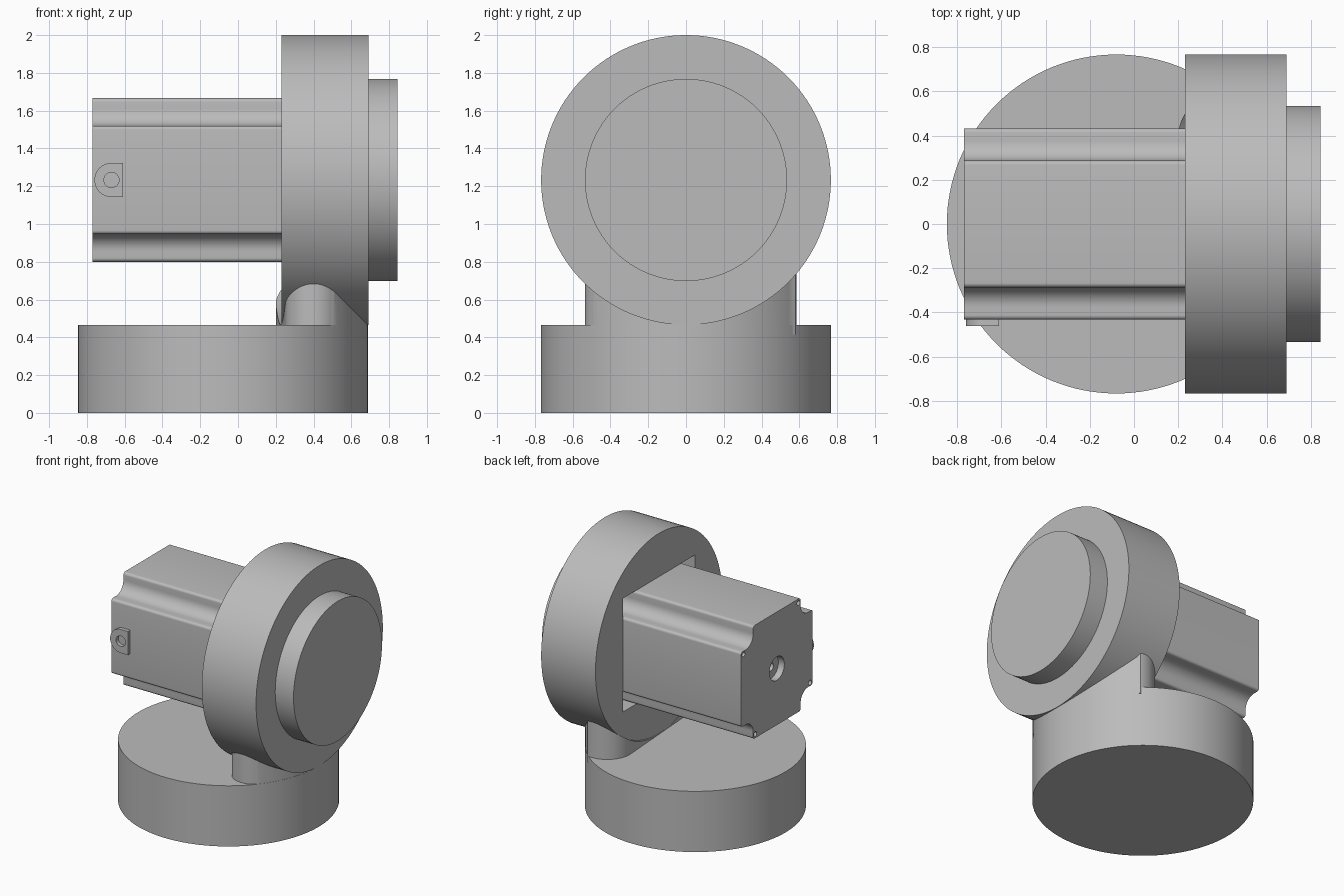
import bpy, bmesh, math
from mathutils import Vector

if "Cube" in bpy.data.objects:
    bpy.data.objects.remove(bpy.data.objects["Cube"], do_unlink=True)

grey = bpy.data.materials.new("mid grey")
grey.use_nodes = True
GREY = (0.5, 0.5, 0.5, 1)
grey.diffuse_color = GREY
grey.node_tree.nodes["Principled BSDF"].inputs["Base Color"].default_value = GREY

# Ways to map a profile (u, v) and its extrusion depth w into space
AXES = {
    "z": lambda u, v, w: Vector((u, v, w)),
    "x": lambda u, v, w: Vector((w, u, v)),
    "-y": lambda u, v, w: Vector((u, -w, v)),
}


def arc(cu, cv, r, start, end, n):
    """Points on a circular arc, angles in degrees."""
    step = math.radians(end - start) / n
    a = math.radians(start)
    return [(cu + r * math.cos(a + i * step), cv + r * math.sin(a + i * step))
            for i in range(n + 1)]


def circle(cu, cv, r, n=128):
    return arc(cu, cv, r, 0, 360, n)[:-1]


def prism(name, profile, axis, low, high):
    """Extrude a counter-clockwise profile along an axis."""
    place = AXES[axis]
    bm = bmesh.new()
    bottom = [bm.verts.new(place(u, v, low)) for u, v in profile]
    top = [bm.verts.new(place(u, v, high)) for u, v in profile]
    bm.faces.new(bottom[::-1])
    bm.faces.new(top)
    for i in range(len(profile)):
        j = (i + 1) % len(profile)
        bm.faces.new((bottom[i], bottom[j], top[j], top[i]))
    mesh = bpy.data.meshes.new(name)
    bm.to_mesh(mesh)
    bm.free()
    mesh.materials.append(grey)
    obj = bpy.data.objects.new(name, mesh)
    bpy.context.collection.objects.link(obj)
    return obj


def select(obj):
    bpy.ops.object.select_all(action="DESELECT")
    obj.select_set(True)
    bpy.context.view_layer.objects.active = obj


def cut(obj, cutter):
    """Subtract the cutter, then discard it."""
    select(obj)
    mod = obj.modifiers.new("cut", "BOOLEAN")
    mod.operation = "DIFFERENCE"
    mod.solver = "EXACT"
    mod.object = cutter
    bpy.ops.object.modifier_apply(modifier=mod.name)
    bpy.data.objects.remove(cutter, do_unlink=True)


BASE_X, RADIUS, BASE_TOP = -0.08, 0.767, 0.465
AXIS_Z = 1.233
DRUM_BACK, DRUM_FRONT = 0.23, 0.69
HALF = 0.433

# Round base
base = prism("base", circle(BASE_X, 0, RADIUS), "z", 0, BASE_TOP)

# Neck: two rounded ends joined by a side flush with the base
profile = arc(0.40, -0.385, 0.15, 180, 313, 24)
profile += arc(BASE_X, 0, RADIUS - 0.001, -40, 47, 40)
profile += arc(0.39, 0.395, 0.19, 78, 180, 24)
neck = prism("neck", profile, "z", BASE_TOP - 0.05, 0.9)
cut(neck, prism("neck_cutter", circle(0, AXIS_Z, RADIUS - 0.002), "x", -0.5, 1.2))

# Drum with a square pocket for the motor
drum = prism("drum", circle(0, AXIS_Z, RADIUS), "x", DRUM_BACK, DRUM_FRONT)
h = HALF + 0.002
square = [(-h, AXIS_Z - h), (h, AXIS_Z - h), (h, AXIS_Z + h), (-h, AXIS_Z + h)]
cut(drum, prism("pocket_cutter", square, "x", 0, 0.5))

# Front cap
cap = prism("cap", circle(0, AXIS_Z, 0.535), "x", DRUM_FRONT - 0.02, 0.845)

# Motor body: square section with a rounded notch at each corner
NOTCH, TIP, FILLET = 0.287, 0.02, 0.09
corner = arc(HALF - TIP, NOTCH - TIP, TIP, 0, 90, 6)
corner += arc(NOTCH + FILLET, NOTCH + FILLET, FILLET, 270, 180, 12)
corner += arc(NOTCH - TIP, HALF - TIP, TIP, 0, 90, 6)
section = []
for quarter in range(4):
    for u, v in corner:
        for _ in range(quarter):
            u, v = -v, u
        section.append((u, v + AXIS_Z))
MOTOR_END = -0.77
motor = prism("motor", section, "x", MOTOR_END, 0.51)

# Screw holes and the shaft recess in the motor's end
u, v = 0.402, 0.262
for _ in range(4):
    hole = circle(u, AXIS_Z + v, 0.018, 20)
    cut(motor, prism("screw_cutter", hole, "x", MOTOR_END - 0.1, MOTOR_END + 0.06))
    u, v = -v, u
for r, depth in ((0.09, 0.05), (0.03, 0.12)):
    hole = circle(0, AXIS_Z, r, 48)
    cut(motor, prism("recess_cutter", hole, "x", MOTOR_END - 0.1, MOTOR_END + depth))

# Cable lug on the motor's side, rounded at one end, with a hole
lug_profile = arc(-0.67, AXIS_Z, 0.09, 90, 270, 32)
lug_profile += [(-0.61, AXIS_Z - 0.09), (-0.61, AXIS_Z + 0.09)]
lug = prism("cable_lug", lug_profile, "-y", HALF - 0.005, 0.462)
cut(lug, prism("lug_cutter", circle(-0.67, AXIS_Z, 0.04, 32), "-y", 0.3, 0.6))

for part in (base, neck, drum, cap, motor, lug):
    select(part)
    bpy.ops.object.shade_smooth_by_angle(angle=math.radians(30))
